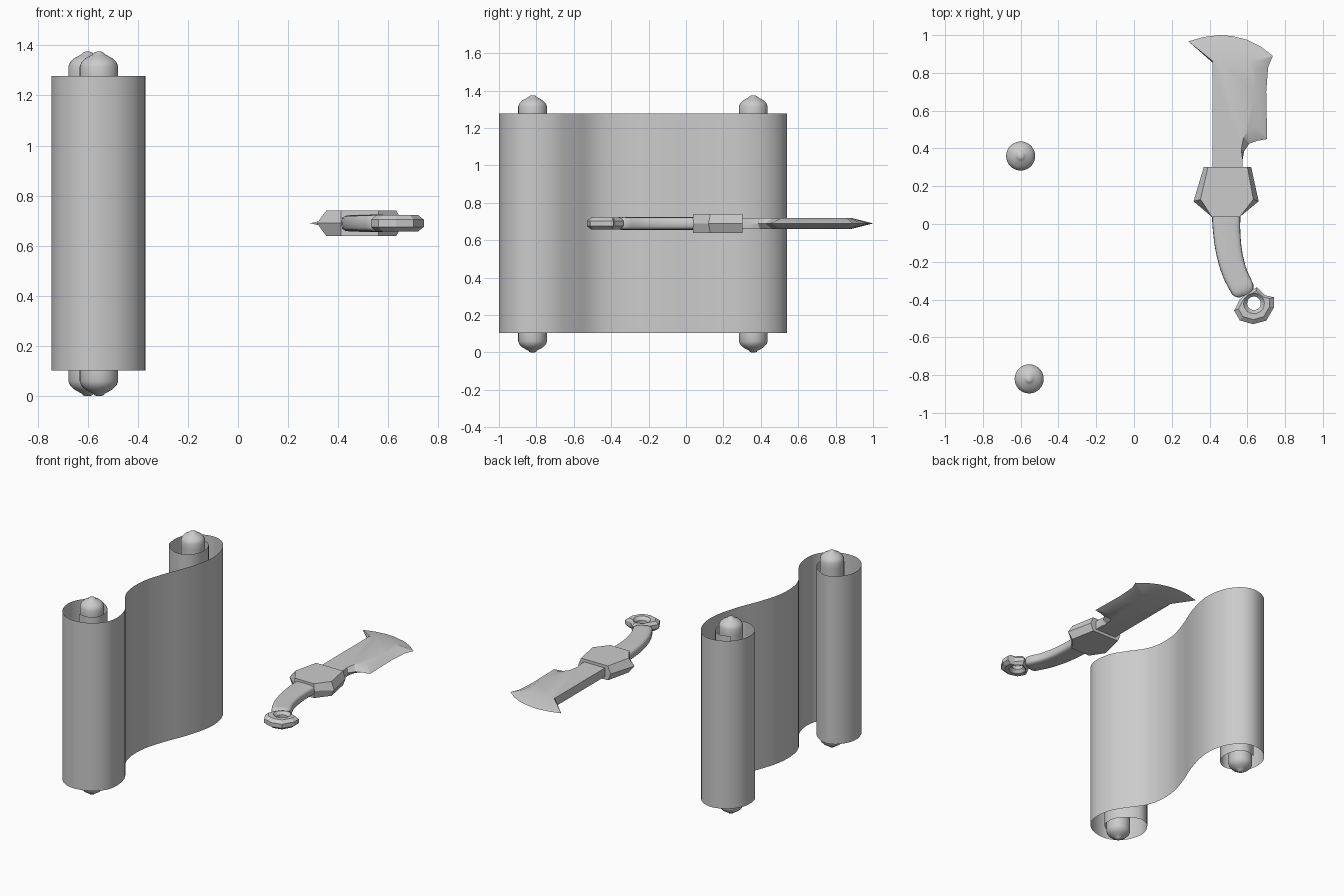
import bpy, bmesh, math
from mathutils import Vector

if "Cube" in bpy.data.objects:
    bpy.data.objects.remove(bpy.data.objects["Cube"])

MID = 0.69  # height of the knife's centre plane


def loft(name, rings, closed=True, caps=True, wrap=False, smooth=None):
    """Skin a list of equally long point rings."""
    bm = bmesh.new()
    rows = [[bm.verts.new(p) for p in ring] for ring in rings]
    n = len(rows[0])
    pairs = list(zip(rows, rows[1:] + rows[:1])) if wrap else list(zip(rows, rows[1:]))
    for a, b in pairs:
        for i in range(n if closed else n - 1):
            j = (i + 1) % n
            bm.faces.new((a[i], a[j], b[j], b[i]))
    if caps:
        bm.faces.new(rows[0])
        bm.faces.new(rows[-1])
    bmesh.ops.remove_doubles(bm, verts=bm.verts, dist=1e-5)
    bmesh.ops.recalc_face_normals(bm, faces=bm.faces)
    me = bpy.data.meshes.new(name)
    bm.to_mesh(me)
    bm.free()
    ob = bpy.data.objects.new(name, me)
    bpy.context.collection.objects.link(ob)
    if smooth:
        bpy.ops.object.select_all(action='DESELECT')
        ob.select_set(True)
        bpy.context.view_layer.objects.active = ob
        bpy.ops.object.shade_smooth_by_angle(angle=math.radians(smooth))
    return ob


def spline(pts, steps):
    """Catmull-Rom curve through 2D points."""
    p = [Vector(q) for q in pts]
    p = [2 * p[0] - p[1]] + p + [2 * p[-1] - p[-2]]
    out = []
    for a, b, c, d in zip(p, p[1:], p[2:], p[3:]):
        for k in range(steps):
            t = k / steps
            out.append(0.5 * (2 * b + (c - a) * t + (2 * a - 5 * b + 4 * c - d) * t ** 2
                              + (3 * b - a - 3 * c + d) * t ** 3))
    return out + [p[-2]]


def level(pts, z):
    return [(x, y, z) for x, y in pts]


# Parchment: S-shaped sheet curling around both rods
near_curl = [(-.60, -.90), (-.53, -.905), (-.475, -.86), (-.475, -.77), (-.53, -.70),
             (-.62, -.66), (-.70, -.70), (-.745, -.80), (-.72, -.91), (-.65, -.98),
             (-.56, -1.0), (-.46, -.97), (-.39, -.90), (-.37, -.81)]
middle = [(-.39, -.70), (-.45, -.60), (-.52, -.50), (-.55, -.39), (-.545, -.25),
          (-.50, -.10), (-.44, .05), (-.40, .19)]
far_curl = [(-.39, .31), (-.42, .43), (-.49, .515), (-.58, .54), (-.68, .50), (-.74, .41),
            (-.735, .29), (-.67, .225), (-.59, .205), (-.52, .25), (-.495, .33),
            (-.52, .42), (-.58, .455), (-.65, .435)]
sheet = spline(near_curl + middle + far_curl, 4)
loft("parchment_sheet", [level(sheet, .103), level(sheet, 1.277)], closed=False,
     caps=False, smooth=40)

# Rods with pointed, rounded end knobs
half = [(.077, .59), (.077, .628), (.070, .645), (.055, .660), (.032, .673),
        (.024, .677), (.018, .684), (.008, .6875)]
profile = [(r, -h) for r, h in reversed(half)] + half
for name, cx, cy in (("near_rod", -.555, -.82), ("far_rod", -.60, .36)):
    rings = [[(cx + r * math.cos(math.tau * k / 32), cy + r * math.sin(math.tau * k / 32),
               .6875 + h) for k in range(32)] for r, h in profile]
    loft(name, rings, smooth=35)


def bevelled(name, pairs, thick, smooth=None):
    """Plate with an edge loop on the centre plane and inset faces above and below."""
    outer = [p[0] for p in pairs]
    inner = [p[1] for p in pairs]
    loft(name, [level(inner, MID - thick), level(outer, MID), level(inner, MID + thick)],
         smooth=smooth)


# Blade: thick spine, bevelled right edge and hooked curved tip
same = lambda x, y: ((x, y), (x, y))
bevelled("blade", [
    same(.415, .28), same(.575, .28), same(.575, .34),
    ((.583, .385), (.568, .395)), ((.61, .425), (.58, .46)), ((.65, .44), (.605, .49)),
    ((.705, .45), (.635, .515)), ((.70, .70), (.64, .70)), ((.71, .83), (.645, .82)),
    ((.735, .89), (.65, .86)), ((.67, .94), (.61, .872)), ((.60, .975), (.57, .88)),
    ((.52, .995), (.53, .882)), ((.45, 1.0), (.49, .88)), ((.37, .99), (.45, .872)),
    ((.288, .967), (.418, .862)), same(.415, .855)], .03, smooth=25)

# Guard: faceted block between blade and handle
bevelled("guard", [
    ((.37, .303), (.392, .303)), ((.62, .303), (.60, .303)), ((.66, .12), (.632, .13)),
    ((.56, .038), (.56, .038)), ((.412, .038), (.412, .038)), ((.315, .12), (.352, .13))], .05)

# Handle: rounded bar swept along a bend
path = spline([(.488, .06), (.490, -.03), (.502, -.14), (.530, -.25), (.575, -.345)], 4)
path += [path[-1] + Vector((.008, -.018)), path[-1] + Vector((.014, -.032))]
rings = []
for i, c in enumerate(path):
    t = (path[min(i + 1, len(path) - 1)] - path[max(i - 1, 0)]).normalized()
    side = Vector((-t.y, t.x))
    left = len(path) - 1 - i
    grow = {0: .55, 1: .87}.get(left, 1)
    w = (.076 - .016 * i / len(path)) * grow
    h = .034 * grow
    ring = []
    for k in range(20):
        a = math.tau * k / 20
        u = math.copysign(abs(math.cos(a)) ** .5, math.cos(a))
        v = math.copysign(abs(math.sin(a)) ** .5, math.sin(a))
        q = c + side * w * u
        ring.append((q.x, q.y, MID + h * v))
    rings.append(ring)
loft("handle", rings, smooth=50)

# Pommel: irregular faceted ring with a flared hole
centre = Vector((.635, -.42))
corners = [Vector(q) for q in ((.53, -.458), (.56, -.51), (.63, -.53), (.70, -.512), (.742, -.44),
                               (.742, -.388), (.695, -.378), (.65, -.335), (.60, -.365), (.56, -.40))]
outline = []
for a, b in zip(corners, corners[1:] + corners[:1]):
    outline += [a, (a + b) / 2]
inset = [centre + (q - centre) * .78 for q in outline]
hole = lambda r: [centre + (q - centre).normalized() * r for q in outline]
loft("pommel", [level(outline, MID - .014), level(outline, MID + .014), level(inset, MID + .033),
                level(hole(.055), MID + .033), level(hole(.036), MID + .012),
                level(hole(.036), MID - .012), level(hole(.055), MID - .033),
                level(inset, MID - .033)], caps=False, wrap=True)
